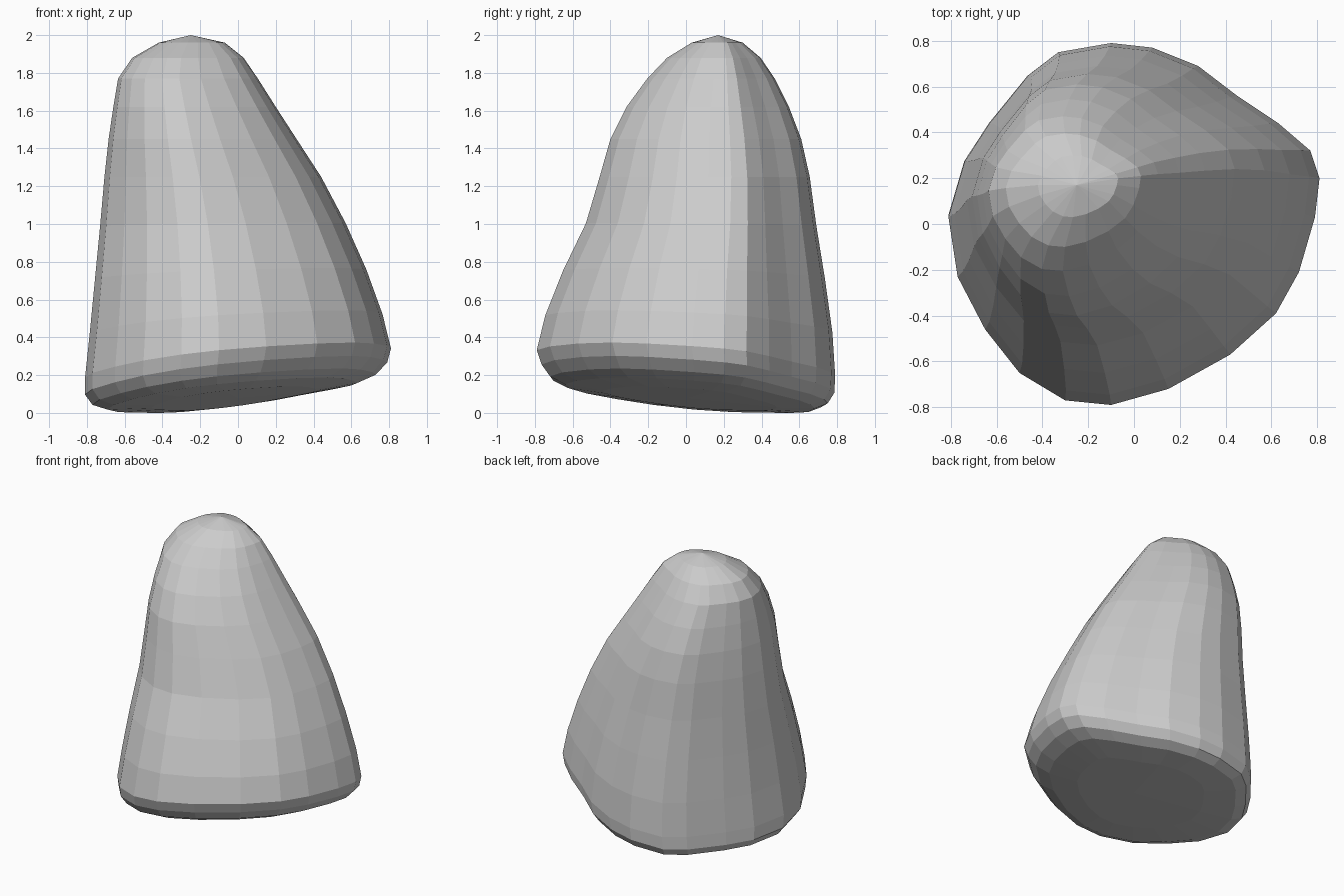
import bpy, bmesh

if "Cube" in bpy.data.objects:
    bpy.data.objects.remove(bpy.data.objects["Cube"])

# Plan outline of the widest section, counter-clockwise
OUTLINE = [(.81, .2), (.77, .32), (.63, .44), (.45, .56), (.28, .69), (.08, .77),
           (-.1, .79), (-.33, .75), (-.46, .65), (-.63, .44), (-.74, .27),
           (-.81, .03), (-.77, -.23), (-.65, -.46), (-.5, -.65), (-.3, -.77),
           (-.1, -.79), (.15, -.72), (.42, -.57), (.62, -.39), (.72, -.21), (.79, .03)]

# Sections: height, x min, x max, y min, y max, amount of base tilt
SECTIONS = [
    (.075, -.46, .42, -.44, .48, 1),
    (.095, -.69, .63, -.64, .68, 1),
    (.13, -.77, .73, -.72, .75, 1),
    (.19, -.81, .79, -.765, .785, 1),
    (.27, -.81, .81, -.79, .79, .9),
    (.48, -.785, .765, -.745, .775, .6),
    (.74, -.757, .68, -.65, .735, .3),
    (1.0, -.73, .57, -.53, .69, .1),
    (1.25, -.707, .44, -.457, .655, 0),
    (1.45, -.685, .31, -.4, .61, 0),
    (1.62, -.66, .2, -.315, .545, 0),
    (1.77, -.635, .105, -.205, .47, 0),
    (1.88, -.56, .03, -.1, .395, 0),
    (1.96, -.42, -.07, .03, .3, 0),
]


def section_points(z, x0, x1, y0, y1, tilt):
    """Fit the outline into the given box and lean it with the base plane."""
    pts = []
    for px, py in OUTLINE:
        x = x0 + (px + .81) / 1.62 * (x1 - x0)
        y = y0 + (py + .79) / 1.58 * (y1 - y0)
        pts.append((x, y, z + tilt * (.12 * x - .1 * y)))
    return pts


# Boulder body: loft through all sections
bm = bmesh.new()
rings = [[bm.verts.new(p) for p in section_points(*s)] for s in SECTIONS]
n = len(OUTLINE)
for low, high in zip(rings, rings[1:]):
    for i in range(n):
        j = (i + 1) % n
        bm.faces.new((low[i], low[j], high[j], high[i]))

# Rounded peak and slightly bulged underside
for ring, tip in ((rings[-1], (-.25, .17, 2.0)), (rings[0], (0, 0, .07))):
    v = bm.verts.new(tip)
    for i in range(n):
        bm.faces.new((ring[i], ring[(i + 1) % n], v))

# Stand it on the ground
lowest = min(v.co.z for v in bm.verts)
for v in bm.verts:
    if v.co.z < .4:
        v.co.z -= lowest * (1 - v.co.z / .4)

bmesh.ops.recalc_face_normals(bm, faces=bm.faces)
mesh = bpy.data.meshes.new("boulder")
bm.to_mesh(mesh)
bm.free()
boulder = bpy.data.objects.new("boulder", mesh)
bpy.context.collection.objects.link(boulder)
